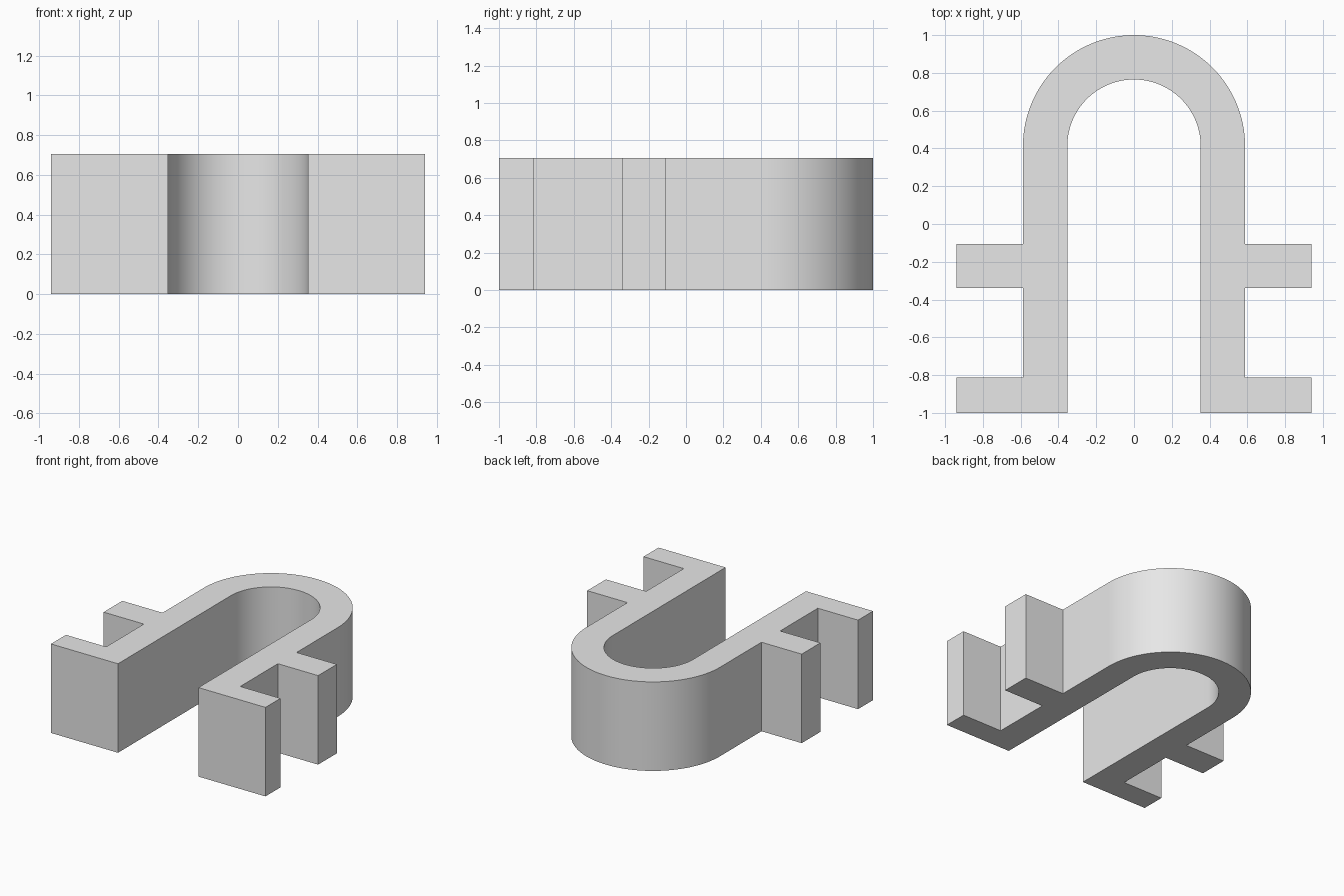
import bpy, bmesh, math

cube = bpy.data.objects.get("Cube")
if cube:
    bpy.data.objects.remove(cube, do_unlink=True)

HEIGHT = 0.706
OUTER, INNER = 0.588, 0.353   # arch radii
ARCH_Y = 0.412                # arch centre
TAB_X = 0.941                 # reach of the side tabs
SEGMENTS = 64

grey = bpy.data.materials.new("plain grey")
grey.use_nodes = True
grey.diffuse_color = (0.8, 0.8, 0.8, 1)
grey.node_tree.nodes["Principled BSDF"].inputs["Base Color"].default_value = (0.8, 0.8, 0.8, 1)


def arc(radius):
    """Half circle from the +x side over the back to the -x side."""
    angles = [math.pi * i / SEGMENTS for i in range(SEGMENTS + 1)]
    return [(radius * math.cos(a), ARCH_Y + radius * math.sin(a)) for a in angles]


def mirrored(points):
    return [(-x, y) for x, y in reversed(points)]


# Outer edge of one leg: foot flange, then middle tab
leg = [(INNER, -1), (TAB_X, -1), (TAB_X, -0.812), (OUTER, -0.812),
       (OUTER, -0.34), (TAB_X, -0.34), (TAB_X, -0.106), (OUTER, -0.106)]
outline = leg + arc(OUTER) + mirrored(leg) + list(reversed(arc(INNER)))

# Extrude the outline into the solid bracket
bm = bmesh.new()
base = bm.faces.new([bm.verts.new((x, y, 0)) for x, y in outline])
top = bmesh.ops.extrude_face_region(bm, geom=[base], use_keep_orig=True)
top_verts = [g for g in top["geom"] if isinstance(g, bmesh.types.BMVert)]
bmesh.ops.translate(bm, verts=top_verts, vec=(0, 0, HEIGHT))
bmesh.ops.recalc_face_normals(bm, faces=bm.faces)

mesh = bpy.data.meshes.new("arched_bracket")
bm.to_mesh(mesh)
bm.free()
mesh.materials.append(grey)
bracket = bpy.data.objects.new("arched_bracket", mesh)
bpy.context.collection.objects.link(bracket)

# Smooth the arch, keep the corners crisp
bpy.ops.object.select_all(action="DESELECT")
bracket.select_set(True)
bpy.context.view_layer.objects.active = bracket
bpy.ops.object.shade_smooth_by_angle(angle=math.radians(30))
